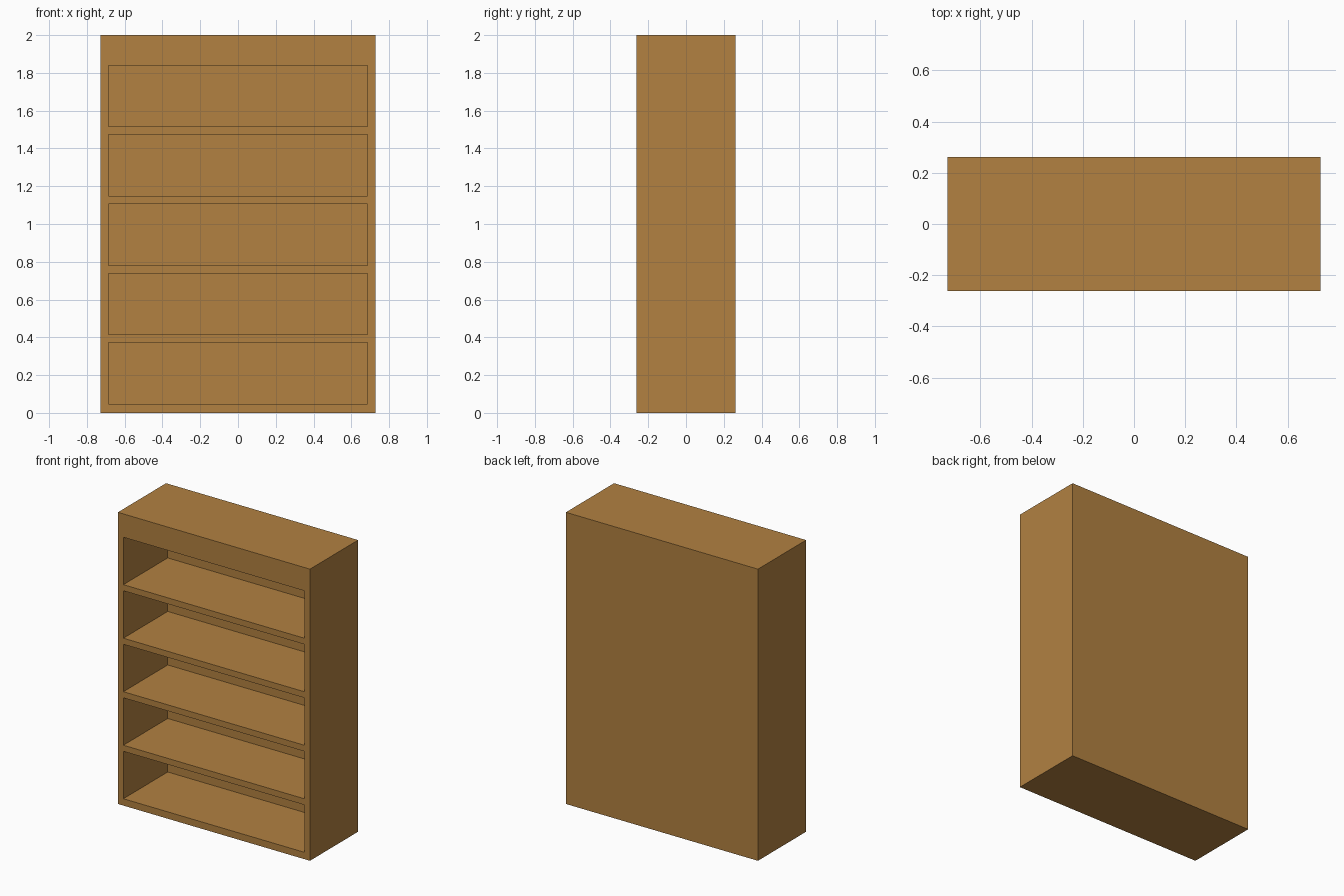
import bpy, bmesh
from mathutils import Matrix

if "Cube" in bpy.data.objects:
    bpy.data.objects.remove(bpy.data.objects["Cube"])

W, D, H = 1.457, 0.522, 2.0       # outer size
T = 0.042                         # board thickness
OPEN_H, PITCH, FIRST_Z = 0.325, 0.367, 0.047
COMPARTMENTS = 5

wood = bpy.data.materials.new("warm wood")
wood.diffuse_color = (0.445, 0.220, 0.053, 1)
wood.use_nodes = True
wood.node_tree.nodes["Principled BSDF"].inputs["Base Color"].default_value = wood.diffuse_color


def boxes(name, specs):
    """One mesh object made of boxes given as (centre, size)."""
    bm = bmesh.new()
    for centre, size in specs:
        bmesh.ops.create_cube(bm, size=1, matrix=Matrix.Translation(centre) @ Matrix.Diagonal((*size, 1)))
    mesh = bpy.data.meshes.new(name)
    bm.to_mesh(mesh)
    bm.free()
    mesh.materials.append(wood)
    obj = bpy.data.objects.new(name, mesh)
    bpy.context.collection.objects.link(obj)
    return obj


# Bookcase body with a closed back and deep top board
body = boxes("bookcase_body", [((0, 0, H / 2), (W, D, H))])

# Compartments cut from the front, leaving the sides, shelves and back panel
front, back = -D / 2 - 0.1, D / 2 - T
cutter = boxes("compartment_cutter", [
    ((0, (front + back) / 2, FIRST_Z + i * PITCH + OPEN_H / 2),
     (W - 2 * T, back - front, OPEN_H))
    for i in range(COMPARTMENTS)])
cutter.hide_render = True
cutter.hide_viewport = True

cut = body.modifiers.new("compartments", 'BOOLEAN')
cut.operation = 'DIFFERENCE'
cut.solver = 'EXACT'
cut.object = cutter
